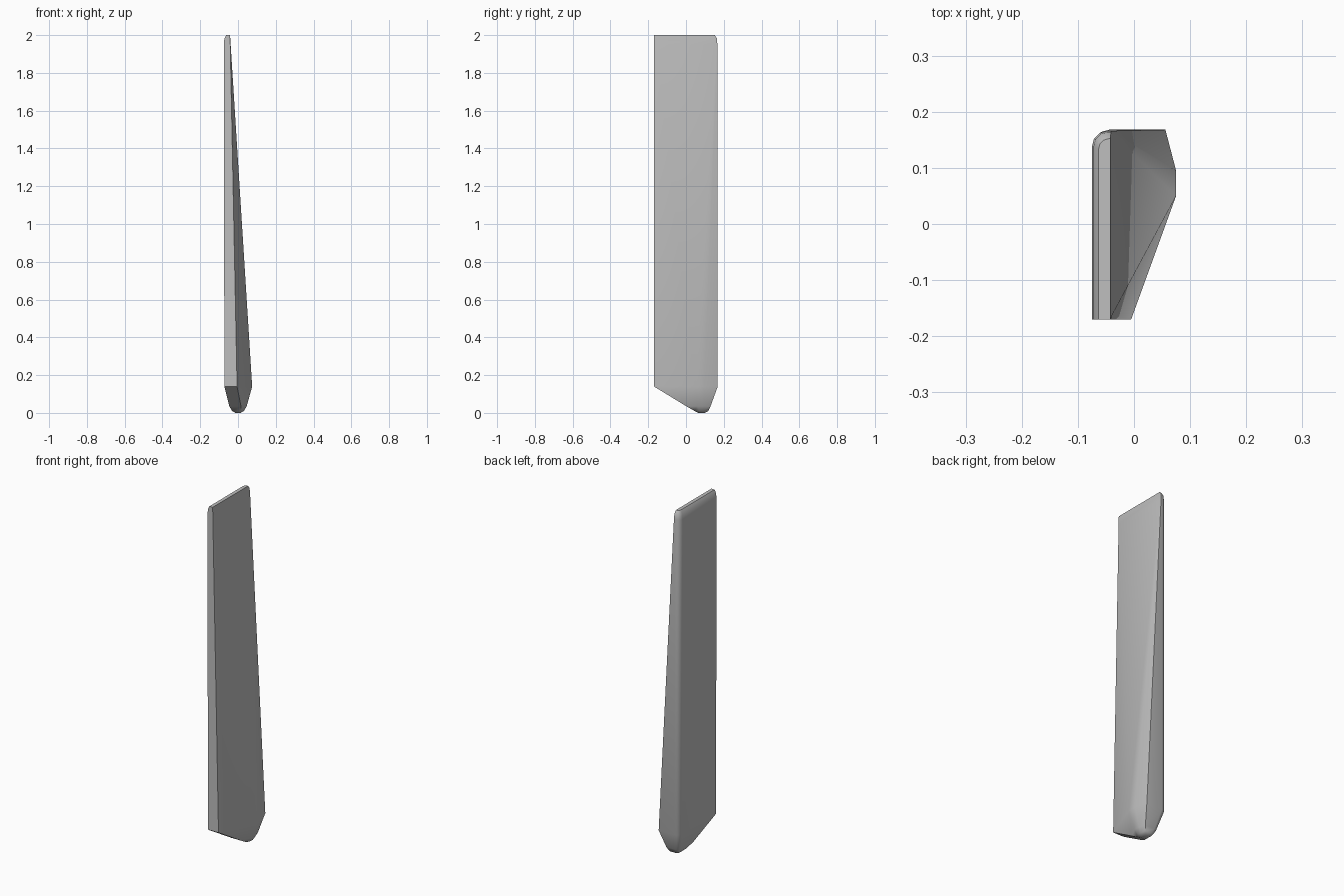
import bpy, bmesh, math

default = bpy.data.objects.get("Cube")
if default:
    bpy.data.objects.remove(default, do_unlink=True)

grey = bpy.data.materials.new("plain grey")
grey.use_nodes = True
colour = (0.52, 0.52, 0.52, 1)
grey.diffuse_color = colour
grey.node_tree.nodes["Principled BSDF"].inputs["Base Color"].default_value = colour

FRONT, BACK, TOP, BASE = -0.17, 0.168, 2.0, 0.14
RIDGE = -0.042


def mix(a, b, t):
    return a + (b - a) * t


def outline(z, left, edge, belly, rear, front, back, belly_y, corner):
    """Cross-section: sharp front, bulging side, straight back, one rounded corner."""
    points = [(left, front), (edge, front), (belly, belly_y[0]),
              (belly, belly_y[1]), (rear, back)]
    for step in range(4):
        a = math.radians(90 + step * 30)
        points.append((left + corner * (1 + math.cos(a)),
                       back - corner * (1 - math.sin(a))))
    return [(x, y, z) for x, y in points]


def shaft(z, left, back, corner):
    """Cross-section of the straight part, whose bulge narrows to a ridge at the top."""
    t = (z - BASE) / (TOP - BASE)
    return outline(z, left, mix(-0.005, RIDGE, t), mix(0.075, RIDGE, t),
                   mix(0.056, RIDGE, t), FRONT, back,
                   (mix(0.05, FRONT + 0.002, t), mix(0.095, back - 0.002, t)), corner)


rings = [
    # Rounded foot
    outline(0, -0.014, 0.008, 0.014, 0.008, 0.066, 0.1, (0.075, 0.09), 0.008),
    outline(0.01, -0.031, 0.015, 0.031, 0.022, 0.046, 0.118, (0.07, 0.09), 0.014),
    outline(0.035, -0.046, 0.016, 0.046, 0.034, 0.002, 0.13, (0.06, 0.095), 0.02),
    # Tapering shaft and rounded top
    shaft(BASE, -0.072, BACK, 0.028),
    shaft(1.95, -0.075, 0.166, 0.028),
    shaft(1.982, -0.072, 0.164, 0.026),
    shaft(TOP, -0.063, 0.152, 0.018),
]

bm = bmesh.new()
loops = [[bm.verts.new(p) for p in ring] for ring in rings]
for low, high in zip(loops, loops[1:]):
    for i in range(len(low)):
        j = (i + 1) % len(low)
        bm.faces.new((low[i], low[j], high[j], high[i]))
bm.faces.new(loops[0][::-1])
bm.faces.new(loops[-1])
bmesh.ops.remove_doubles(bm, verts=bm.verts, dist=0.0005)
bmesh.ops.recalc_face_normals(bm, faces=bm.faces)

mesh = bpy.data.meshes.new("tapered_blade")
bm.to_mesh(mesh)
bm.free()
mesh.materials.append(grey)
blade = bpy.data.objects.new("tapered_blade", mesh)
bpy.context.collection.objects.link(blade)

bpy.ops.object.select_all(action='DESELECT')
blade.select_set(True)
bpy.context.view_layer.objects.active = blade
bpy.ops.object.shade_smooth_by_angle(angle=math.radians(40))
